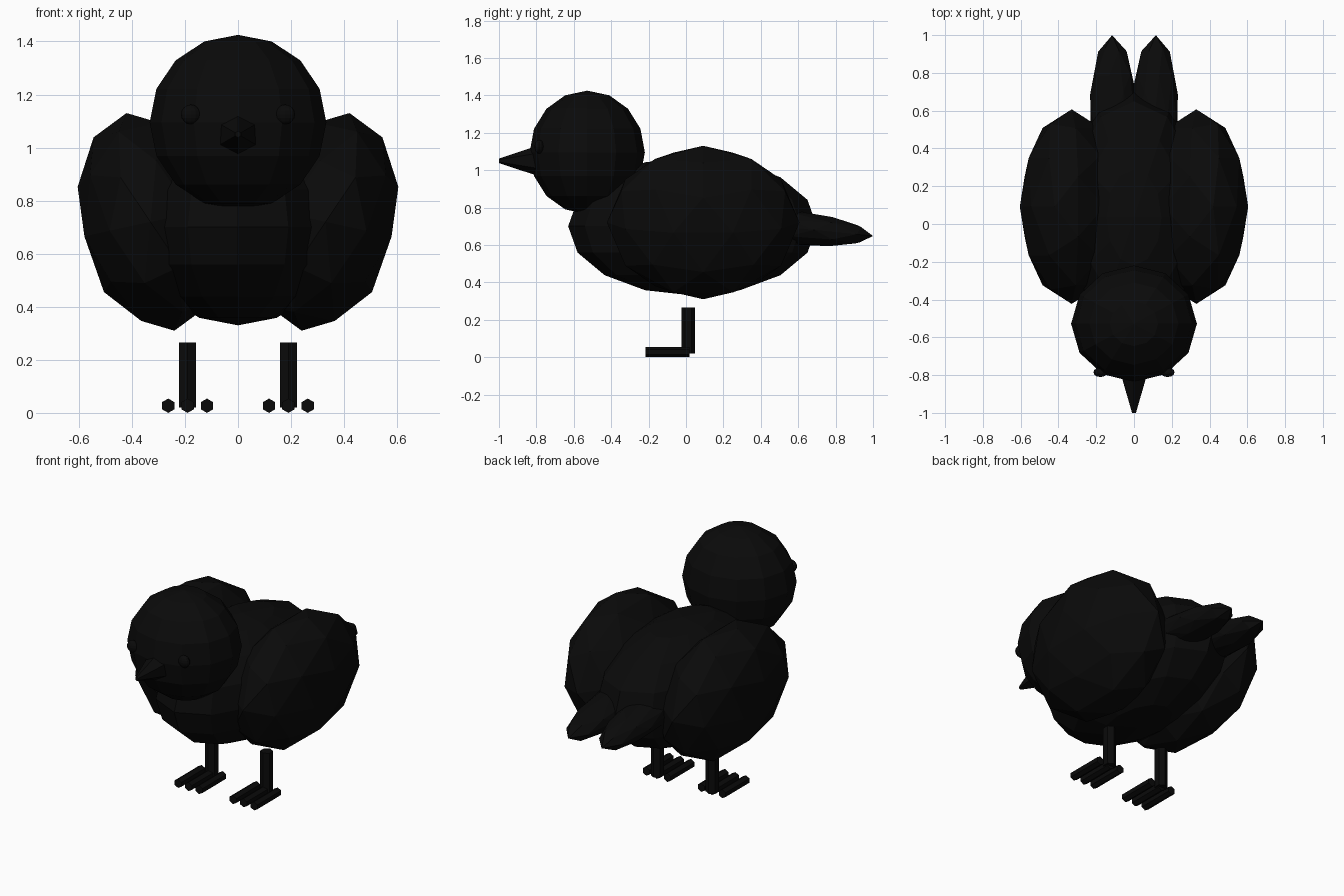
import bpy
from math import radians

cube = bpy.data.objects.get("Cube")
if cube:
    bpy.data.objects.remove(cube, do_unlink=True)

black = bpy.data.materials.new("black")
black.use_nodes = True
tone = (0.003, 0.003, 0.003, 1)
black.diffuse_color = tone
black.node_tree.nodes["Principled BSDF"].inputs["Base Color"].default_value = tone


def finish(name, scale=(1, 1, 1)):
    ob = bpy.context.object
    ob.name = name
    ob.scale = scale
    ob.data.materials.append(black)
    return ob


def ball(name, loc, scale):
    bpy.ops.mesh.primitive_uv_sphere_add(segments=12, ring_count=8, radius=1, location=loc)
    return finish(name, scale)


def feather(name, loc, scale, rot):
    bpy.ops.mesh.primitive_ico_sphere_add(subdivisions=2, radius=1, location=loc,
                                          rotation=[radians(a) for a in rot])
    return finish(name, scale)


def rod(name, loc, radius, length, tip=None, forward=False):
    bpy.ops.mesh.primitive_cone_add(vertices=6, radius1=radius,
                                    radius2=radius if tip is None else tip, depth=length,
                                    location=loc, rotation=(radians(90 if forward else 0), 0, 0))
    return finish(name)


def mirrored(ob, name):
    # Bake the transform, then flip a copy across the centre plane
    bpy.context.view_layer.update()
    ob.data.transform(ob.matrix_world)
    ob.matrix_basis.identity()
    twin = ob.copy()
    twin.data = ob.data.copy()
    for v in twin.data.vertices:
        v.co.x = -v.co.x
    twin.data.flip_normals()
    twin.name = name
    bpy.context.collection.objects.link(twin)


# Trunk, head and beak
ball("body", (0, 0.035, 0.70), (0.38, 0.665, 0.37))
ball("head", (0, -0.528, 1.095), (0.333, 0.308, 0.33))
rod("beak", (0, -0.89, 1.05), 0.085, 0.22, tip=0.012, forward=True)

# Paired parts, built on the left and mirrored
pairs = [
    (ball("left_eye", (0.178, -0.785, 1.125), (0.037, 0.025, 0.037)), "right_eye"),
    (feather("left_wing", (0.33, 0.092, 0.72), (0.268, 0.515, 0.42), (0, 12.4, 0)), "right_wing"),
    (feather("left_tail", (0.108, 0.55, 0.695), (0.128, 0.452, 0.092), (-6, 0, -1)), "right_tail"),
    (rod("left_leg", (0.19, 0.012, 0.1425), 0.037, 0.245), "right_leg"),
]
for i, offset in enumerate((-0.073, 0, 0.073), 1):
    toe = rod(f"left_toe_{i}", (0.19 + offset, -0.1, 0.027), 0.027, 0.235, forward=True)
    pairs.append((toe, f"right_toe_{i}"))
for part, twin_name in pairs:
    mirrored(part, twin_name)
